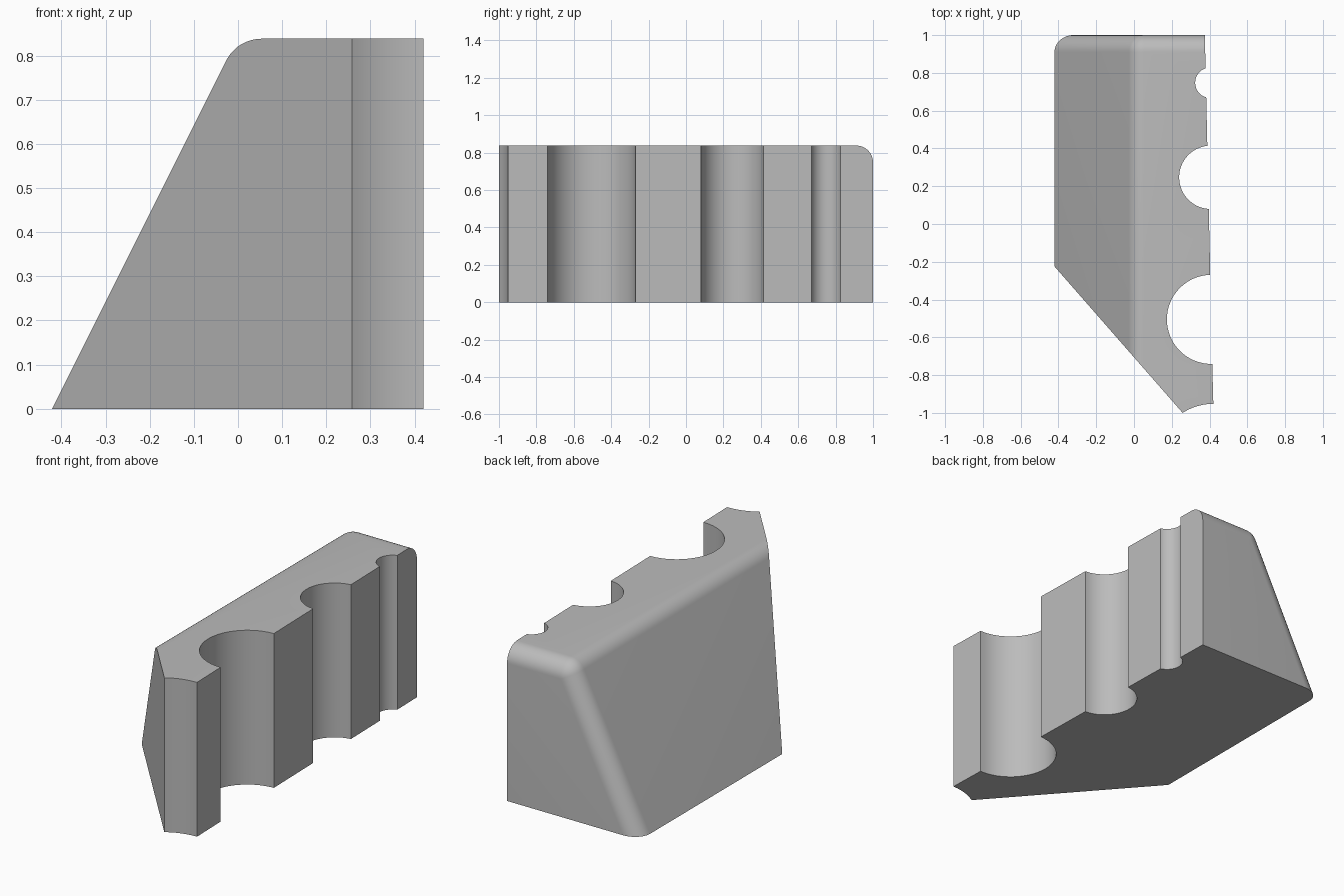
import bpy, bmesh, math
from mathutils import Vector

cube = bpy.data.objects.get("Cube")
if cube:
    bpy.data.objects.remove(cube)

HEIGHT, FOOT, R = 0.838, -0.421, 0.09
STEPS = 12

grey = bpy.data.materials.new("plain grey")
grey.use_nodes = True
colour = (0.5, 0.5, 0.5, 1)
grey.diffuse_color = colour
grey.node_tree.nodes["Principled BSDF"].inputs["Base Color"].default_value = colour


def make_object(name, bm):
    bmesh.ops.recalc_face_normals(bm, faces=bm.faces)
    mesh = bpy.data.meshes.new(name)
    bm.to_mesh(mesh)
    bm.free()
    mesh.materials.append(grey)
    obj = bpy.data.objects.new(name, mesh)
    bpy.context.collection.objects.link(obj)
    return obj


# Sloped body: a rounded section lofted along y, shrinking round the back edge
lean = math.atan2(1, 2)
normal = Vector((-math.cos(lean), math.sin(lean)))
along = Vector((math.sin(lean), math.cos(lean)))
on_slope = Vector((FOOT, 0)) - R * normal
centre = on_slope + along * ((HEIGHT - R - on_slope.y) / along.y)


def section(radius):
    low = centre - along * 1.2
    pts = [Vector((1, low.y)), low + radius * normal]
    start = math.pi - lean
    for i in range(STEPS + 1):
        a = start + (math.pi / 2 - start) * i / STEPS
        pts.append(centre + radius * Vector((math.cos(a), math.sin(a))))
    pts.append(Vector((1, centre.y + radius)))
    return pts


bm = bmesh.new()
rings = []
stations = [(-1.3, R)]
for i in range(STEPS + 1):
    a = math.pi / 2 * i / STEPS
    stations.append((1 - R + R * math.sin(a), R * math.cos(a)))
for y, radius in stations:
    rings.append([bm.verts.new((p.x, y, p.y)) for p in section(radius)])
count = len(rings[0])
for a, b in zip(rings, rings[1:]):
    for i in range(count):
        j = (i + 1) % count
        bm.faces.new((a[i], a[j], b[j], b[i]))
bm.faces.new(rings[0])
bm.faces.new(rings[-1])
bmesh.ops.remove_doubles(bm, verts=bm.verts, dist=1e-5)
body = make_object("sloped_holder", bm)


# Plan outline: angled front corner, curved front end and three round notches
def side_x(y):
    return 0.375 + (1 - y) * 0.0226


def arc(cx, cy, r, a0, a1, n):
    return [(cx + r * math.cos(a0 + (a1 - a0) * i / n),
             cy + r * math.sin(a0 + (a1 - a0) * i / n)) for i in range(n + 1)]


outline = [(-0.6, 1.2), (-0.6, -0.02)]
outline += arc(0.42, -1.25, 0.298, math.radians(123), math.pi / 2, 12)
for cx, cy, r in ((0.41, -0.505, 0.236), (0.407, 0.247, 0.168), (0.405, 0.748, 0.081)):
    dx = side_x(cy) - cx
    a = math.acos(dx / r)
    notch = arc(cx, cy, r, 2 * math.pi - a, a, 32)
    notch[0] = (side_x(notch[0][1]), notch[0][1])
    notch[-1] = (side_x(notch[-1][1]), notch[-1][1])
    outline += notch
outline.append((side_x(1.2), 1.2))

bm = bmesh.new()
base = bm.faces.new([bm.verts.new((x, y, 0)) for x, y in outline])
top = bmesh.ops.extrude_face_region(bm, geom=[base])["geom"]
bmesh.ops.translate(bm, vec=(0, 0, 1),
                    verts=[g for g in top if isinstance(g, bmesh.types.BMVert)])
cutter = make_object("plan_cutter", bm)
cutter.hide_render = True
cutter.hide_viewport = True

# Keep only the part of the body inside the plan outline
bpy.context.view_layer.objects.active = body
body.select_set(True)
trim = body.modifiers.new("plan trim", 'BOOLEAN')
trim.operation = 'INTERSECT'
trim.solver = 'EXACT'
trim.object = cutter
bpy.ops.object.modifier_apply(modifier=trim.name)
bpy.data.objects.remove(cutter)
bpy.ops.object.shade_smooth_by_angle(angle=math.radians(20))
